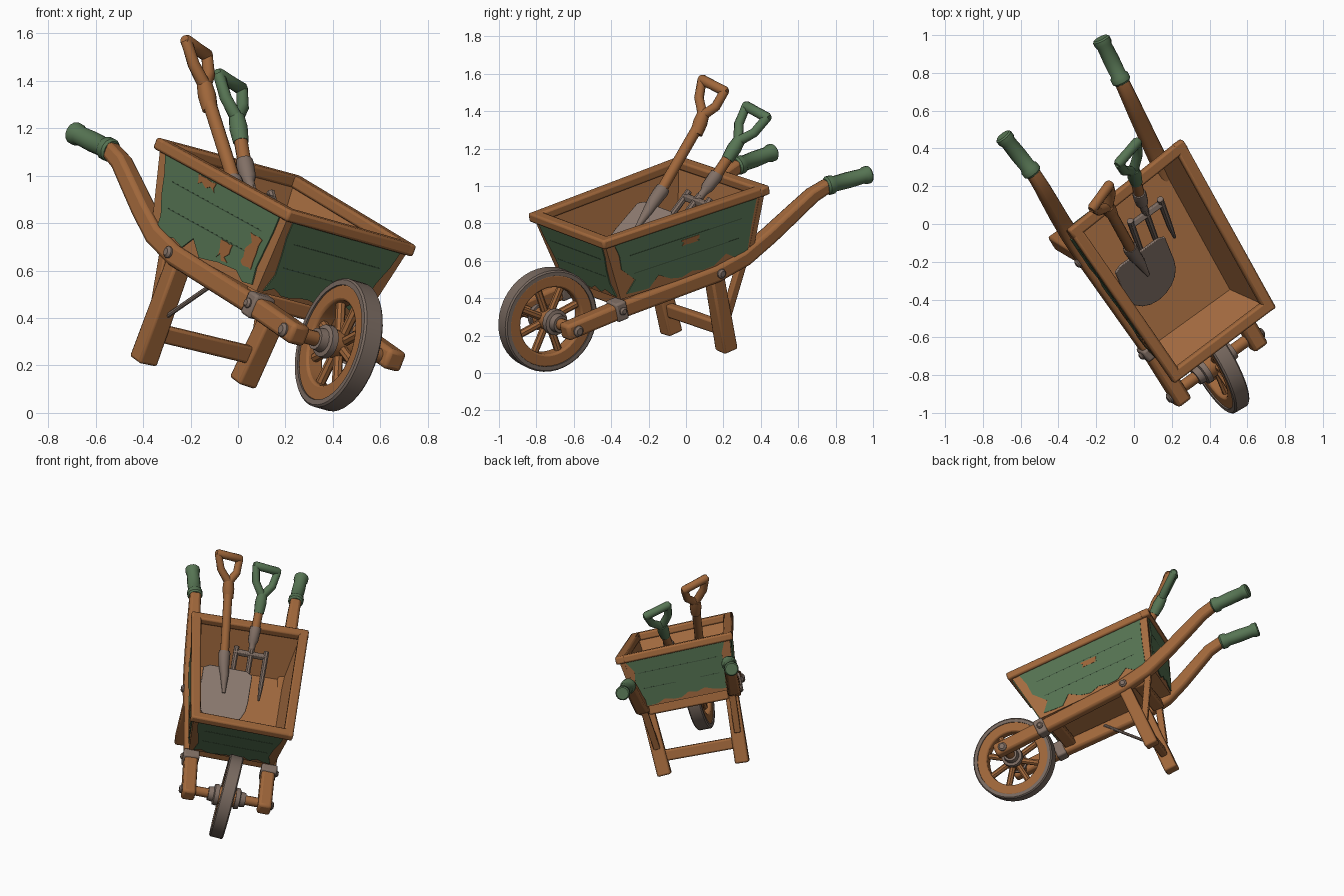
import bpy, bmesh, math, random
from mathutils import Vector, Matrix

random.seed(4)
if "Cube" in bpy.data.objects:
    bpy.data.objects.remove(bpy.data.objects["Cube"])


def material(name, rgb):
    m = bpy.data.materials.new(name)
    m.use_nodes = True
    m.diffuse_color = (*rgb, 1)
    bsdf = m.node_tree.nodes["Principled BSDF"]
    bsdf.inputs["Base Color"].default_value = (*rgb, 1)
    bsdf.inputs["Roughness"].default_value = 0.8
    return m


WOOD = material("brown wood", (0.35, 0.135, 0.043))
BARE = material("bare tray wood", (0.4, 0.16, 0.055))
GREEN = material("green paint", (0.095, 0.178, 0.088))
DARK = material("dark green groove", (0.05, 0.095, 0.05))
METAL = material("worn metal", (0.22, 0.16, 0.13))
STEEL = material("pale blade metal", (0.27, 0.2, 0.165))
TYRE = material("tyre grey", (0.19, 0.143, 0.117))

# Barrow frame: x to its left, y to its handles, origin at the wheel centre
ax = Vector((0.79, 0.57, -0.21)).normalized()
ay = Vector((-0.51, 0.81, 0.293))
ay = (ay - ax * ay.dot(ax)).normalized()
az = ax.cross(ay)
FRAME = Matrix((ax, ay, az)).transposed().to_4x4()
FRAME.translation = (0.425, -0.74, 0.287)
parts = []


def finish(name, bm, mat, bevel=0):
    bmesh.ops.recalc_face_normals(bm, faces=bm.faces)
    mesh = bpy.data.meshes.new(name)
    bm.to_mesh(mesh)
    bm.free()
    mesh.materials.append(mat)
    ob = bpy.data.objects.new(name, mesh)
    bpy.context.collection.objects.link(ob)
    ob.matrix_world = FRAME
    if bevel:
        mod = ob.modifiers.new("soft edges", "BEVEL")
        mod.width, mod.segments = bevel, 2
        mod.limit_method = "ANGLE"
        mod.angle_limit = math.radians(40)
    parts.append(ob)
    return ob


def bridge(bm, a, b):
    for i in range(len(a)):
        j = (i + 1) % len(a)
        bm.faces.new((a[i], a[j], b[j], b[i]))


def sweep(name, path, radii, mat, sides=12, bevel=0):
    """Sweep a section along a path; each radius is a number or (width, height)."""
    path = [Vector(p) for p in path]
    if not isinstance(radii, list):
        radii = [radii] * len(path)
    run = (path[-1] - path[0]).normalized()
    ref = Vector((0, 1, 0)) if abs(run.z) > 0.85 else Vector((0, 0, 1))
    grow = math.sqrt(2) if sides == 4 else 1
    bm, rings = bmesh.new(), []
    for i, p in enumerate(path):
        t = (path[min(i + 1, len(path) - 1)] - path[max(i - 1, 0)]).normalized()
        side = t.cross(ref).normalized()
        up = side.cross(t)
        r = radii[i] if isinstance(radii[i], tuple) else (radii[i], radii[i])
        angles = [2 * math.pi * (k + 0.5) / sides for k in range(sides)]
        rings.append([bm.verts.new(p + grow * (side * r[0] * math.cos(a) + up * r[1] * math.sin(a)))
                      for a in angles])
    for a, b in zip(rings, rings[1:]):
        bridge(bm, a, b)
    bm.faces.new(rings[0])
    bm.faces.new(rings[-1])
    return finish(name, bm, mat, bevel)


def bar(name, p, q, size, mat=WOOD, bevel=0.012):
    return sweep(name, [p, q], size, mat, 4, bevel)


def lathe(name, profile, mat, steps=40, bevel=0):
    """Revolve a closed (radius, x) profile around the axle."""
    bm = bmesh.new()
    rings = [[bm.verts.new((x, r * math.cos(a), r * math.sin(a))) for r, x in profile]
             for a in [2 * math.pi * k / steps for k in range(steps)]]
    for k in range(steps):
        bridge(bm, rings[k], rings[(k + 1) % steps])
    return finish(name, bm, mat, bevel)


def plate(name, pts, thick, mat, bevel=0, centre=(0, 0.72, 0.3)):
    """Thicken a flat outline away from a centre point."""
    pts = [Vector(p) for p in pts]
    n = sum((pts[i - 1].cross(p) for i, p in enumerate(pts)), Vector()).normalized()
    if n.dot(sum(pts, Vector()) / len(pts) - Vector(centre)) < 0:
        n = -n
    bm = bmesh.new()
    a = [bm.verts.new(p) for p in pts]
    b = [bm.verts.new(p + n * thick) for p in pts]
    bridge(bm, a, b)
    bm.faces.new(a)
    bm.faces.new(b)
    return finish(name, bm, mat, bevel)


# Wheel with tyre, wooden ring and spokes, set slightly askew on the axle
T = 0.046
lathe("tyre", [(0.25, -T), (0.272, -T), (0.28, -0.038), (0.28, 0.038), (0.272, T), (0.25, T)], TYRE)
lathe("wheel_ring", [(0.185, -0.04), (0.256, -0.04), (0.256, 0.04), (0.185, 0.04)], WOOD, bevel=0.01)
for k in range(8):
    a = math.pi * k / 4 + 0.2
    d = Vector((0, math.cos(a), math.sin(a)))
    sweep("wheel_spoke", [d * 0.03, d * 0.2], 0.021, WOOD, 8)
for ob in parts:
    ob.matrix_world = FRAME @ Matrix.Rotation(math.radians(-6), 4, "Z")
sweep("wheel_hub", [(-0.07, 0, 0), (0.07, 0, 0)], 0.06, WOOD, 16, 0.01)
sweep("axle", [(-0.27, 0, 0), (0.27, 0, 0)], 0.032, WOOD)

for s in (-1, 1):
    sweep("hub_collar", [(s * x, 0, 0) for x in (.055, .085, .09, .125)], [.072, .07, .052, .046], METAL, 16)
    # Long beam curving up into the handle; the left one reaches further back
    shift = s * 0.06
    path = [(.255, -.07, .005), (.26, .3, .025), (.3, .9, .05), (.31, 1.08, .085), (.318, 1.24, .155),
            (.325, 1.4, .235), (.33, 1.51, .29), (.335, 1.6, .312), (.34, 1.66, .315)]
    thick = [.045, .045, .045, .044, .042, .04, .038, .036, .035]
    bends = [min(max(2 * p[1] - 2, 0), 1) for p in path]
    sweep("beam", [(s * x - 0.02 * k, y + shift * k, z) for (x, y, z), k in zip(path, bends)],
          thick, WOOD, 4, 0.018)
    # Painted grip with flared ends
    grip = [Vector((s * (0.335 + 0.03 * t) - 0.02, 1.6 + shift + 0.27 * t, 0.314 - 0.008 * t))
            for t in (0, 0.04, 0.15, 0.2, 0.5, 0.82, 0.88, 0.97, 1)]
    sweep("handle_grip", grip, [.042, .051, .051, .042, .044, .041, .048, .048, .04], GREEN, 14)
    # Bracket and bolts
    bar("beam_bracket", (s * 0.26, 0.245, 0.025), (s * 0.264, 0.315, 0.03), 0.053, METAL)
    for x, y, z, r in ((.3, -.01, .003, .03), (.312, .28, .03, .022), (.345, .91, .055, .026)):
        sweep("bolt", [(s * (x - .02), y, z), (s * (x + .008), y, z), (s * (x + .018), y, z)],
              [r, r, r * 0.6], METAL, 10)
    # Leg and wooden brace
    bar("leg", (s * 0.285, 0.9, 0.07), (s * 0.26, 0.935, -0.418 + 0.01 * s), [(.042, .042), (.047, .045)])
    bar("leg_brace", (s * 0.295, 1.05 + 0.04 * s, 0.07), (s * 0.272, 0.95, -0.22), (0.022, 0.022), bevel=0.006)

sweep("leg_strut", [(-0.26, 0.9, -0.22), (-0.24, 0.62, 0.06)], 0.01, METAL, 8)
bar("leg_crossbar", (-0.26, 0.925, -0.29), (0.26, 0.925, -0.28), (0.025, 0.037))
for y in (0.36, 1.0):
    bar("beam_crossbar", (-0.27, y, 0.05), (0.27, y, 0.05), (0.04, 0.035))

# Tray: floor, four splayed walls, rim and worn paint
low = [Vector(p) for p in ((-.285, .295, .085), (.285, .295, .085), (.33, 1.13, .085), (-.325, 1.11, .085))]
top = [Vector(p) for p in ((-.325, .205, .448), (.325, .215, .438), (.378, 1.235, .438), (-.37, 1.2, .445))]
plate("tray_floor", low, -0.03, BARE)


def painted(name, at, u0, u1, v0, v1, jag, n, thick, mat):
    """Flaked outline inside a wall, in wall fractions."""
    def chip():
        return random.uniform(0, jag) * random.choice((0.2, 0.5, 1))
    us = [u0 + (u1 - u0) * k / n for k in range(n + 1)]
    vs = [v0 + (v1 - v0) * k / 4 for k in range(1, 4)]
    edge = [(u, v0 + chip()) for u in us] + [(u1 - chip() * 0.4, v) for v in vs]
    edge += [(u, v1 - chip() * 0.2) for u in reversed(us)] + [(u0 + chip() * 0.4, v) for v in reversed(vs)]
    plate(name, [at(u, v) for u, v in edge], thick, mat)


# Bare wood showing through the paint: u, v, width, height
bare = {"left": [(0.47, 0.55, 0.12, 0.1)],
        "right": [(0.8, 0.2, 0.1, 0.4), (0.32, 0.78, 0.14, 0.14), (0.6, 0.12, 0.1, 0.24)]}

for i, side in enumerate(("front", "left", "back", "right")):
    j = (i + 1) % 4
    a, b, c, d = low[i], low[j], top[j], top[i]

    def at(u, v):
        return a.lerp(b, u).lerp(d.lerp(c, u), v)

    plate(side + "_wall", [a, b, c, d], -0.03, BARE)
    painted(side + "_paint", at, 0.05, 0.95, 0.02, 0.96, 0.2, 11, 0.006, GREEN)
    for v in (0.36, 0.67):
        plate(side + "_plank_groove", [at(0.13, v), at(0.87, v), at(0.87, v + 0.012), at(0.13, v + 0.012)],
              0.007, DARK)
    for u, v, w, h in bare.get(side, []):
        painted(side + "_bare_patch", at, u, u + w, v, v + h, 0.09, 4, 0.0085, WOOD)
    # Rim boards overlap at the corners
    run = (c - d).normalized() * 0.02
    inward = Vector((0, 0.72, 0.44)) - (c + d) / 2
    inward = inward.normalized() * 0.012
    bar(side + "_rim", d - run + inward, c + run + inward, (0.032, 0.026))


def d_handle(name, base, grip_a, grip_b, mat):
    """Bowed D-shaped tool grip above a thick socket."""
    base, p, q = Vector(base), Vector(grip_a), Vector(grip_b)
    mid = (p + q) / 2
    neck = base.lerp(mid, 0.25)
    sweep(name + "_socket", [base - (mid - base) * 0.3, base, neck], [0.033, 0.039, 0.033], mat)
    for end in (p, q):
        bow = neck.lerp(mid, 0.4) + (end - mid) * 0.75
        sweep(name + "_arm", [neck.lerp(base, 0.2), bow, end], [.028, .026, .025], mat, 10)
    out = (q - p) * 0.1
    sweep(name + "_grip", [p - out, p, mid, q, q + out], [.02, .028, .027, .028, .02], mat)


# Shovel
d_handle("shovel_handle", (-.195, 1.25, .69), (-.307, 1.37, .875), (-.157, 1.405, .832), WOOD)
sweep("shovel_shaft", [(-.195, 1.25, .69), (-.143, .89, .395)], 0.029, WOOD)
sweep("shovel_socket", [(-.149, .935, .428), (-.148, .92, .415), (-.14, .86, .378), (-.125, .8, .338), (-.11, .7, .27)],
      [.036, .04, .036, .028, .01], METAL)
arc = [math.pi * k / 10 for k in range(11)]
outline = [(math.cos(t), 0.5 + 0.5 * math.sin(t)) for t in arc] + [(-1, 0), (-.75, -.06), (.75, -.06), (1, 0)]
plate("shovel_blade", [(-.105 + .165 * u, .835 - .325 * v, .345 - .2 * v) for u, v in outline],
      0.014, STEEL, 0.004)

# Fork
d_handle("fork_handle", (.043, 1.29, .585), (-.033, 1.45, .76), (.12, 1.473, .722), GREEN)
sweep("fork_shaft", [(.043, 1.29, .585), (.037, 1.1, .42)], 0.029, WOOD)
sweep("fork_socket", [(.038, 1.165, .48), (.038, 1.15, .466), (.036, 1.09, .42), (.036, 1.07, .405), (.036, 1.0, .36)],
      [.034, .038, .034, .022, .02], METAL)
bar("fork_crossbar", (-.075, 1.01, .37), (.145, 1.01, .37), 0.017, METAL, 0.006)
for x in (-.065, .035, .135):
    sweep("fork_tine", [(x, 1.04, .395), (x, .96, .335), (x, .84, .25), (x, .76, .205)],
          [.018, .018, .016, .008], METAL, 8)

bpy.ops.object.select_all(action="DESELECT")
for ob in parts:
    ob.select_set(True)
bpy.context.view_layer.objects.active = parts[0]
bpy.ops.object.shade_smooth_by_angle(angle=math.radians(38))
